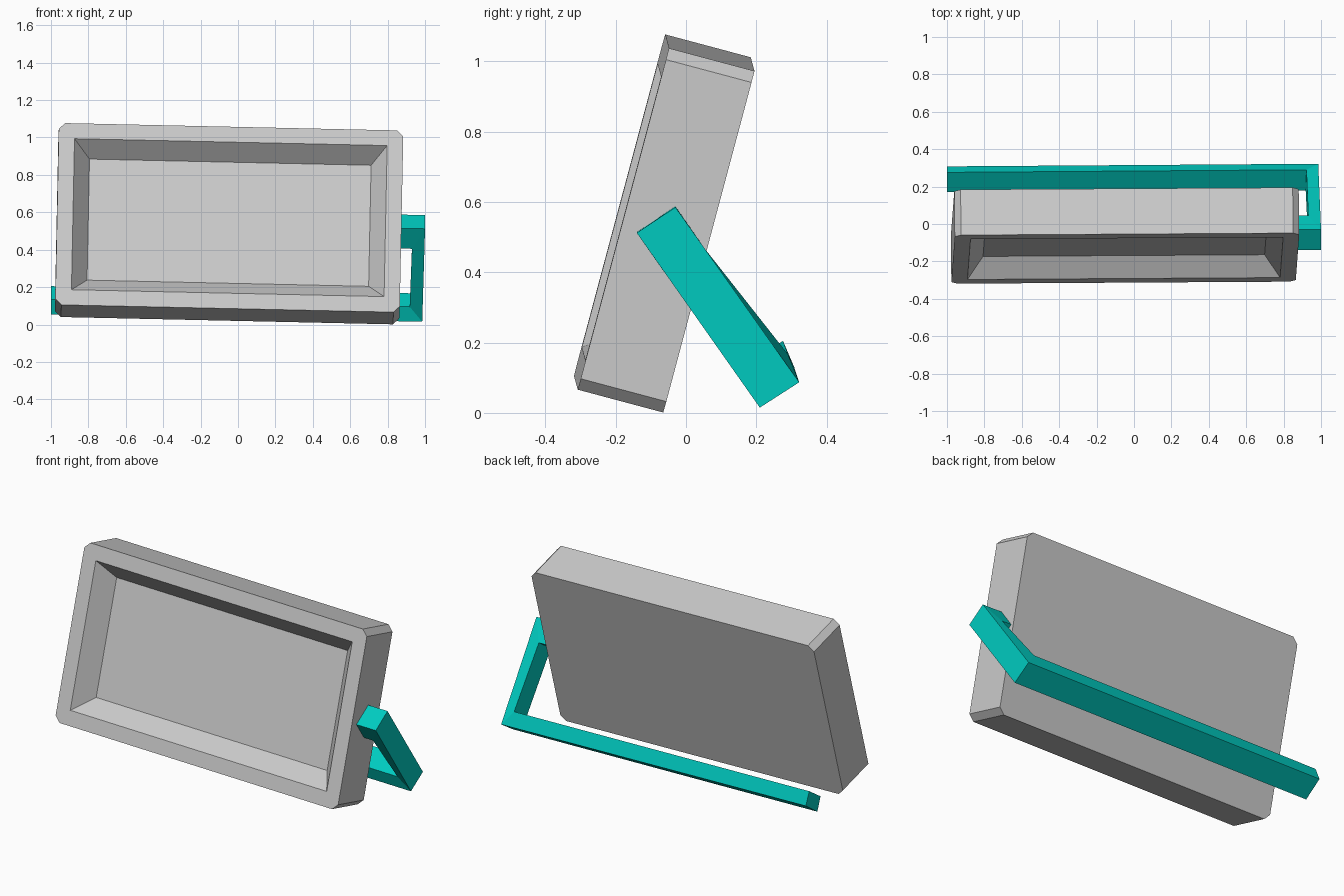
import bpy
from mathutils import Vector

if "Cube" in bpy.data.objects:
    bpy.data.objects.remove(bpy.data.objects["Cube"])


def make_mesh(name, verts, faces):
    me = bpy.data.meshes.new(name)
    me.from_pydata(verts, [], faces)
    me.update()
    ob = bpy.data.objects.new(name, me)
    bpy.context.collection.objects.link(ob)
    return ob


def loft(name, loops):
    """Skin a list of equal-length closed loops and cap both ends."""
    n = len(loops[0])
    verts = [p for loop in loops for p in loop]
    faces = [(i * n + j, i * n + (j + 1) % n, (i + 1) * n + (j + 1) % n, (i + 1) * n + j)
             for i in range(len(loops) - 1) for j in range(n)]
    faces.append(tuple(reversed(range(n))))
    faces.append(tuple(range(len(verts) - n, len(verts))))
    return make_mesh(name, verts, faces)


# Leaning frame axes: across, up and back
centre = Vector((-0.048, -0.062, 0.539))
across = Vector((1, 0.006, -0.022)).normalized()
up = Vector((0.018, 0.258, 0.966))
up = (up - across * up.dot(across)).normalized()
back = up.cross(across)


def place(x, z, y):
    return centre + across * x + up * z + back * y


W, H, D, CUT = 0.921, 0.503, 0.126, 0.033


# Screen body: chamfered slab with a sloping recess in the front
def octagon(y):
    pts = []
    for sx, sz, flip in ((1, 1, 0), (-1, 1, 1), (-1, -1, 0), (1, -1, 1)):
        pair = [(sx * W, sz * (H - CUT)), (sx * (W - CUT), sz * H)]
        pts += reversed(pair) if flip else pair
    return [place(x, z, y) for x, z in pts]


def rectangle(inset, y):
    w, h = W - inset, H - inset
    return [place(sx * w, sz * h, y) for sx, sz in ((1, 1), (-1, 1), (-1, -1), (1, -1))]


verts = octagon(D) + octagon(-D) + rectangle(0.085, -D) + rectangle(0.168, -D + 0.105)
faces = [tuple(reversed(range(8))), (20, 21, 22, 23)]
faces += [(j, (j + 1) % 8, 8 + (j + 1) % 8, 8 + j) for j in range(8)]
for k in range(4):
    n = (k + 1) % 4
    a, b, c = 8 + 2 * k, 9 + 2 * k, 8 + 2 * n
    faces += [(a, b, 16 + k), (b, c, 16 + n, 16 + k), (16 + k, 16 + n, 20 + n, 20 + k)]
body = make_mesh("screen_body", verts, faces)

# Support stand: one bent bar, foot bar -> right arm -> pivot pin
sections = [
    [(-1.0, 0.200, 0.055), (-1.0, 0.308, 0.130), (-1.0, 0.276, 0.205), (-1.0, 0.171, 0.135)],
    [(0.985, 0.210, 0.015), (0.985, 0.322, 0.087), (0.922, 0.290, 0.167), (0.918, 0.180, 0.095)],
    [(1.0, -0.140, 0.512), (1.0, -0.030, 0.585), (0.932, 0.045, 0.478), (0.930, -0.065, 0.405)],
    [(0.855, -0.140, 0.514), (0.855, -0.030, 0.588), (0.855, 0.045, 0.480), (0.855, -0.065, 0.407)],
]
stand = loft("support_stand", sections)

teal = bpy.data.materials.new("teal")
teal.diffuse_color = (0.0, 0.6, 0.53, 1)
teal.use_nodes = True
teal.node_tree.nodes["Principled BSDF"].inputs["Base Color"].default_value = teal.diffuse_color
stand.data.materials.append(teal)

# Consistent outward normals
import bmesh
for ob in (body, stand):
    bm = bmesh.new()
    bm.from_mesh(ob.data)
    bmesh.ops.recalc_face_normals(bm, faces=bm.faces)
    bm.to_mesh(ob.data)
    bm.free()
